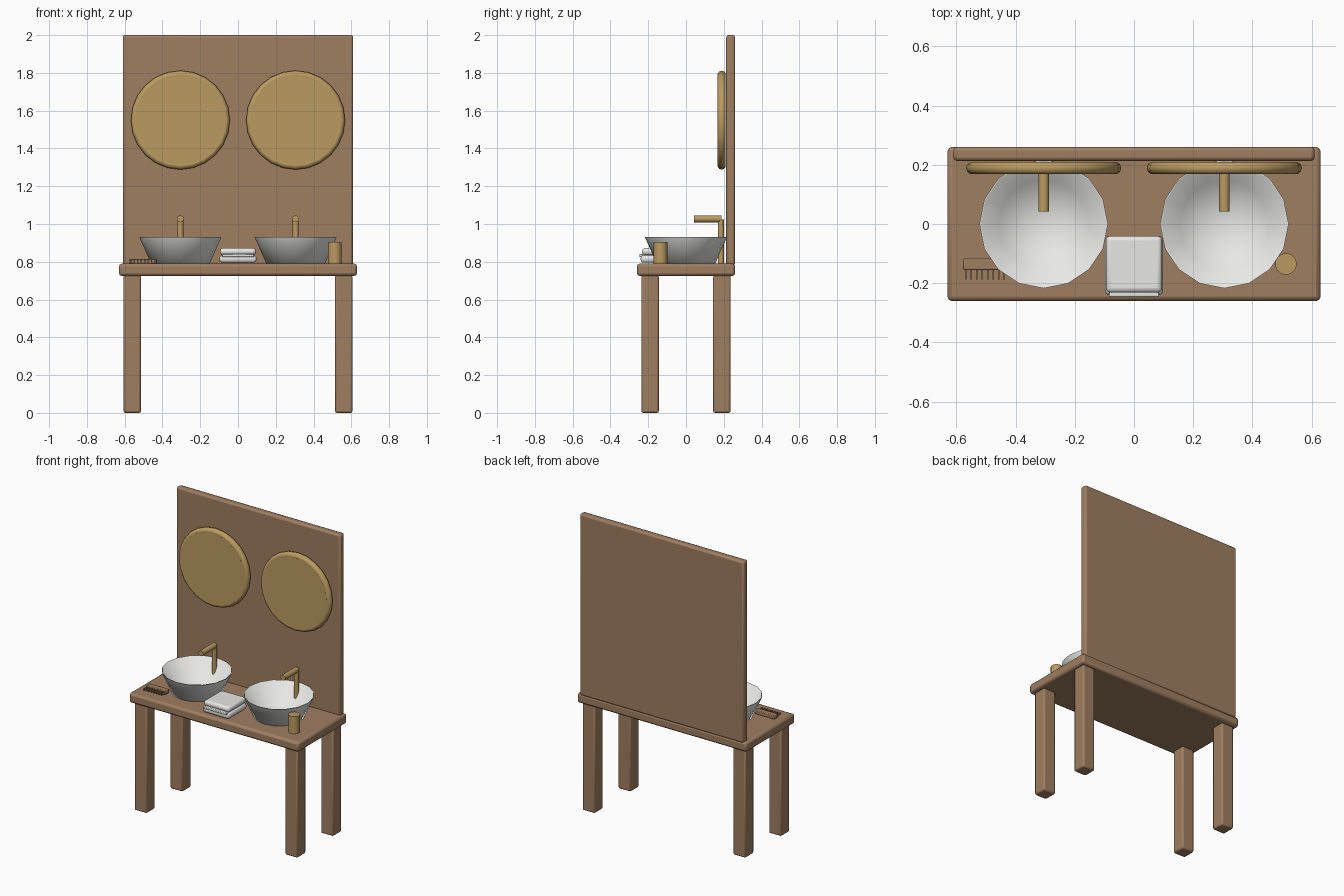
import bpy, bmesh, math
from mathutils import Matrix, Vector

old = bpy.data.objects.get("Cube")
if old:
    bpy.data.objects.remove(old, do_unlink=True)


def material(name, r, g, b):
    m = bpy.data.materials.new(name)
    m.use_nodes = True
    m.diffuse_color = (r, g, b, 1)
    m.node_tree.nodes["Principled BSDF"].inputs["Base Color"].default_value = (r, g, b, 1)
    return m


WOOD = material("brown wood", 0.35, 0.21, 0.12)
GOLD = material("brushed gold", 0.50, 0.33, 0.12)
WHITE = material("white", 0.80, 0.80, 0.78)


def finish(name, bm, mat, angle=None):
    mesh = bpy.data.meshes.new(name)
    bm.to_mesh(mesh)
    bm.free()
    mesh.materials.append(mat)
    ob = bpy.data.objects.new(name, mesh)
    bpy.context.collection.objects.link(ob)
    if angle:
        bpy.ops.object.select_all(action='DESELECT')
        ob.select_set(True)
        bpy.context.view_layer.objects.active = ob
        bpy.ops.object.shade_smooth_by_angle(angle=math.radians(angle))
    return ob


def box(name, lo, hi, mat, bevel=0, segments=2):
    lo, hi = Vector(lo), Vector(hi)
    bm = bmesh.new()
    place = Matrix.Translation((lo + hi) / 2) @ Matrix.Diagonal((*(hi - lo), 1))
    bmesh.ops.create_cube(bm, size=1, matrix=place)
    ob = finish(name, bm, mat, 50 if bevel else None)
    if bevel:
        mod = ob.modifiers.new("rounded edges", 'BEVEL')
        mod.width, mod.segments = bevel, segments
    return ob


def rod(name, start, end, radius, mat, sides=16):
    start, end = Vector(start), Vector(end)
    turn = (end - start).to_track_quat('Z', 'Y').to_matrix().to_4x4()
    bm = bmesh.new()
    bmesh.ops.create_cone(bm, cap_ends=True, segments=sides, radius1=radius, radius2=radius,
                          depth=(end - start).length,
                          matrix=Matrix.Translation((start + end) / 2) @ turn)
    return finish(name, bm, mat, 40)


def lathe(name, profile, centre, sides, mat, turn=Matrix(), closed=False, angle=60):
    """Spin (radius, height) points around the local z axis."""
    bm = bmesh.new()
    verts = [bm.verts.new((r, 0, z)) for r, z in profile]
    pairs = list(zip(verts, verts[1:])) + ([(verts[-1], verts[0])] if closed else [])
    edges = [bm.edges.new(p) for p in pairs]
    bmesh.ops.spin(bm, geom=verts + edges, cent=(0, 0, 0), axis=(0, 0, 1),
                   angle=math.tau, steps=sides)
    bmesh.ops.remove_doubles(bm, verts=bm.verts, dist=0.0005)
    bmesh.ops.recalc_face_normals(bm, faces=bm.faces)
    bm.transform(Matrix.Translation(centre) @ turn)
    return finish(name, bm, mat, angle)


# Table and back panel
box("counter_top", (-0.63, -0.26, 0.725), (0.63, 0.26, 0.79), WOOD, 0.015)
box("back_panel", (-0.61, 0.213, 0.78), (0.61, 0.26, 2.0), WOOD, 0.012)
for side, x in (("right", -0.56), ("left", 0.56)):
    for end, y in (("front", -0.19), ("back", 0.19)):
        box(f"{end}_{side}_leg", (x - 0.046, y - 0.046, 0), (x + 0.046, y + 0.046, 0.73), WOOD, 0.01)

# Each side has a round mirror, a basin and a tap
FACE_FRONT = Matrix.Rotation(math.pi / 2, 4, 'X')
ring = [(0.24 + 0.022 * math.cos(math.tau * i / 10), 0.022 * math.sin(math.tau * i / 10))
        for i in range(10)]
bowl = [(0, 0), (0.155, 0), (0.217, 0.14), (0.212, 0.14), (0.151, 0.006), (0, 0.006)]
for side, x in (("right", -0.305), ("left", 0.305)):
    lathe(f"{side}_mirror_frame", ring, (x, 0.189, 1.55), 24, GOLD, FACE_FRONT, closed=True)
    rod(f"{side}_mirror_disc", (x, 0.205, 1.55), (x, 0.168, 1.55), 0.235, GOLD, 32)
    lathe(f"{side}_basin", bowl, (x, 0, 0.79), 16, WHITE, angle=75)
    rod(f"{side}_tap_post", (x, 0.185, 0.785), (x, 0.185, 1.025), 0.016, GOLD)
    rod(f"{side}_tap_spout", (x, 0.188, 1.027), (x, 0.042, 1.027), 0.018, GOLD)

# Folded towel
box("towel_lower_fold", (-0.098, -0.24, 0.795), (0.098, -0.04, 0.835), WHITE, 0.016, 3)
box("towel_middle_fold", (-0.085, -0.246, 0.825), (0.085, -0.045, 0.842), WHITE, 0.004)
box("towel_upper_fold", (-0.095, -0.232, 0.835), (0.095, -0.04, 0.873), WHITE, 0.016, 3)

# Cup
rod("cup", (0.513, -0.135, 0.79), (0.513, -0.135, 0.905), 0.036, GOLD, 24)

# Comb
box("comb_spine", (-0.577, -0.155, 0.79), (-0.43, -0.115, 0.815), WOOD, 0.004)
for i in range(8):
    x = -0.568 + i * 0.0185
    box(f"comb_tooth_{i + 1}", (x - 0.003, -0.188, 0.796), (x + 0.003, -0.15, 0.81), WOOD)
